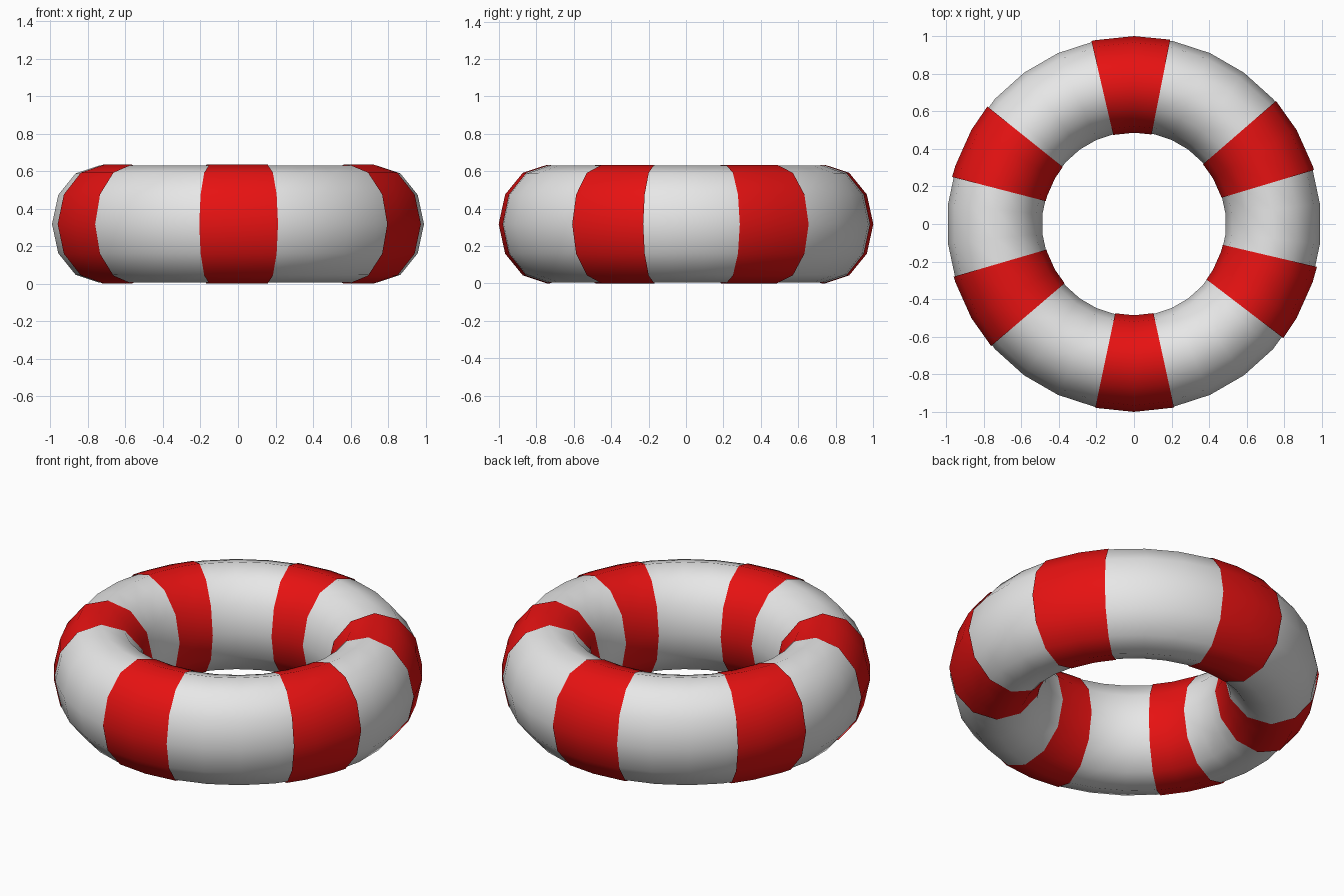
import bpy, math

if "Cube" in bpy.data.objects:
    bpy.data.objects.remove(bpy.data.objects["Cube"])

def material(name, rgb):
    m = bpy.data.materials.new(name)
    m.diffuse_color = (*rgb, 1)
    m.use_nodes = True
    m.node_tree.nodes["Principled BSDF"].inputs["Base Color"].default_value = m.diffuse_color
    return m

white = material("white", (0.8, 0.8, 0.8))
red = material("red", (0.8, 0.006, 0.006))

R, RAD, HALF_H, ZC, SIDES = 0.744, 0.253, 0.312, 0.3175, 12

def tube(name, angles, closed, grow, mat):
    """Sweep an oval section through the given angles (degrees) around z."""
    verts, faces = [], []
    for a in map(math.radians, angles):
        for j in range(SIDES):
            t = 2 * math.pi * j / SIDES
            r = R + (RAD + grow) * math.cos(t)
            verts.append((r * math.cos(a), r * math.sin(a),
                          ZC + (HALF_H + grow) * math.sin(t)))
    n = len(angles)
    for i in range(n if closed else n - 1):
        k = (i + 1) % n
        for j in range(SIDES):
            l = (j + 1) % SIDES
            faces.append((i * SIDES + j, k * SIDES + j, k * SIDES + l, i * SIDES + l))
    me = bpy.data.meshes.new(name)
    me.from_pydata(verts, [], faces)
    me.materials.append(mat)
    me.shade_smooth()
    ob = bpy.data.objects.new(name, me)
    bpy.context.collection.objects.link(ob)
    return ob

# White ring body
ring_angles = [6 + 12 * i for i in range(30)]
tube("ring_body", ring_angles, True, 0, white)

# Six red bands, slightly proud of the ring
for i, c in enumerate((28.8, 91, 153.4, 208.4, 270.2, 334.7)):
    lo, hi = c - 12.1, c + 12.1
    inner = [a for a in ring_angles if lo + 1 < a < hi - 1]
    tube(f"red_band_{i + 1}", [lo] + inner + [hi], False, 0.0045, red)
